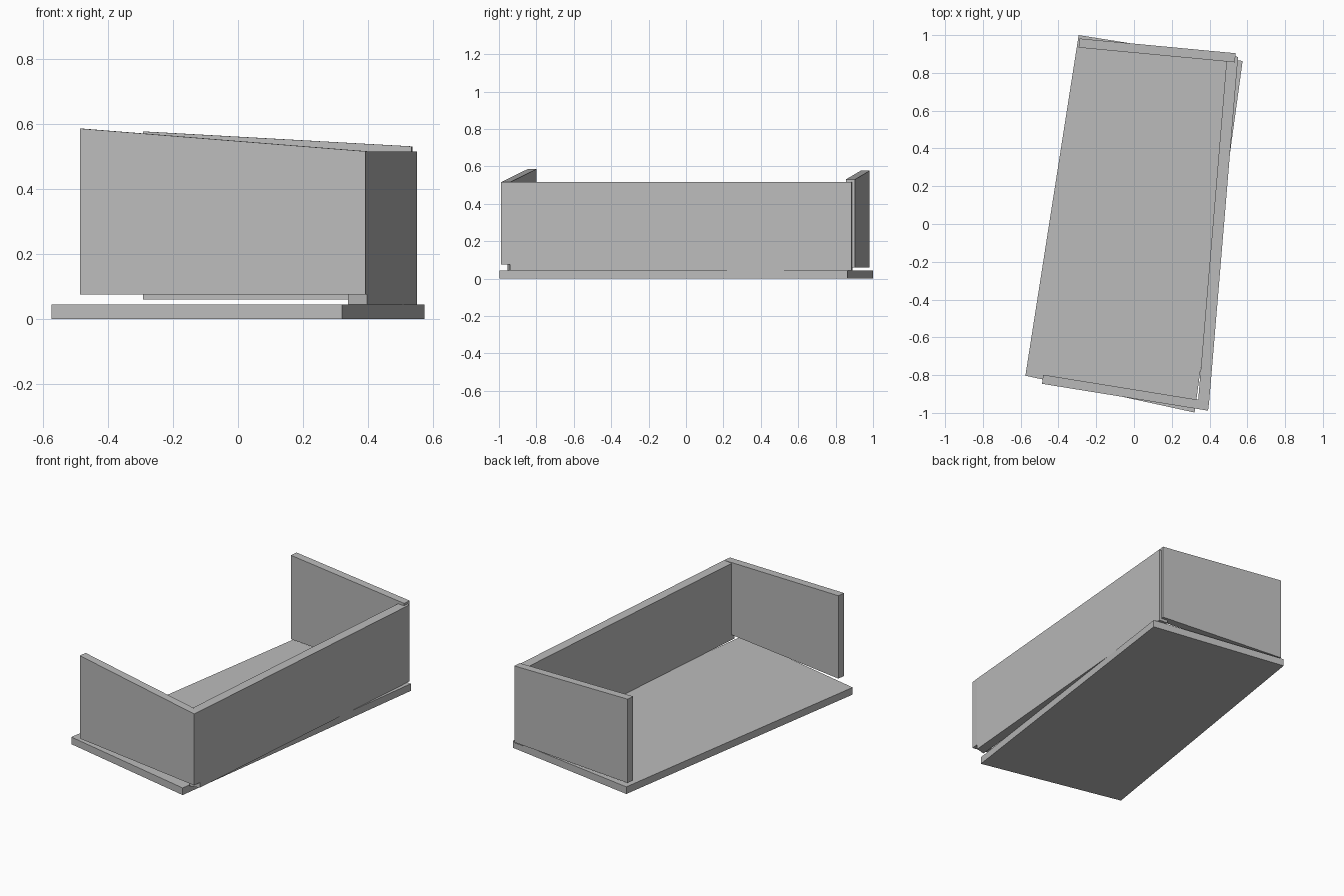
import bpy
import bmesh

cube = bpy.data.objects.get("Cube")
if cube:
    bpy.data.objects.remove(cube, do_unlink=True)

grey = bpy.data.materials.new("plain grey")
grey.use_nodes = True
colour = (0.5, 0.5, 0.5, 1.0)
grey.diffuse_color = colour
grey.node_tree.nodes["Principled BSDF"].inputs["Base Color"].default_value = colour


def slab(name, footprint, bottom, tops):
    """Extrude a four-cornered plan upward, with a top height per corner."""
    bm = bmesh.new()
    low = [bm.verts.new((x, y, bottom)) for x, y in footprint]
    high = [bm.verts.new((x, y, z)) for (x, y), z in zip(footprint, tops)]
    bm.faces.new(low[::-1])
    bm.faces.new(high)
    for i in range(4):
        j = (i + 1) % 4
        bm.faces.new((low[i], low[j], high[j], high[i]))
    bmesh.ops.recalc_face_normals(bm, faces=bm.faces)
    mesh = bpy.data.meshes.new(name)
    bm.to_mesh(mesh)
    bm.free()
    mesh.materials.append(grey)
    obj = bpy.data.objects.new(name, mesh)
    bpy.context.collection.objects.link(obj)
    return obj


# Floor: slightly skewed plate
slab("floor_slab",
     [(-0.575, -0.803), (0.321, -0.998), (0.575, 0.863), (-0.293, 1.0)],
     0.0, [0.044] * 4)

# Long wall on the left side, resting on the floor
slab("left_wall",
     [(0.338, -0.955), (0.398, -0.94), (0.551, 0.885), (0.492, 0.89)],
     0.044, [0.516] * 4)

# End walls: raised a little, tops sloping down toward the long wall
slab("front_wall",
     [(-0.487, -0.846), (0.392, -0.988), (0.398, -0.94), (-0.481, -0.798)],
     0.075, [0.586, 0.516, 0.516, 0.586])
slab("back_wall",
     [(-0.293, 0.934), (0.534, 0.856), (0.538, 0.904), (-0.289, 0.982)],
     0.06, [0.577, 0.531, 0.531, 0.577])
